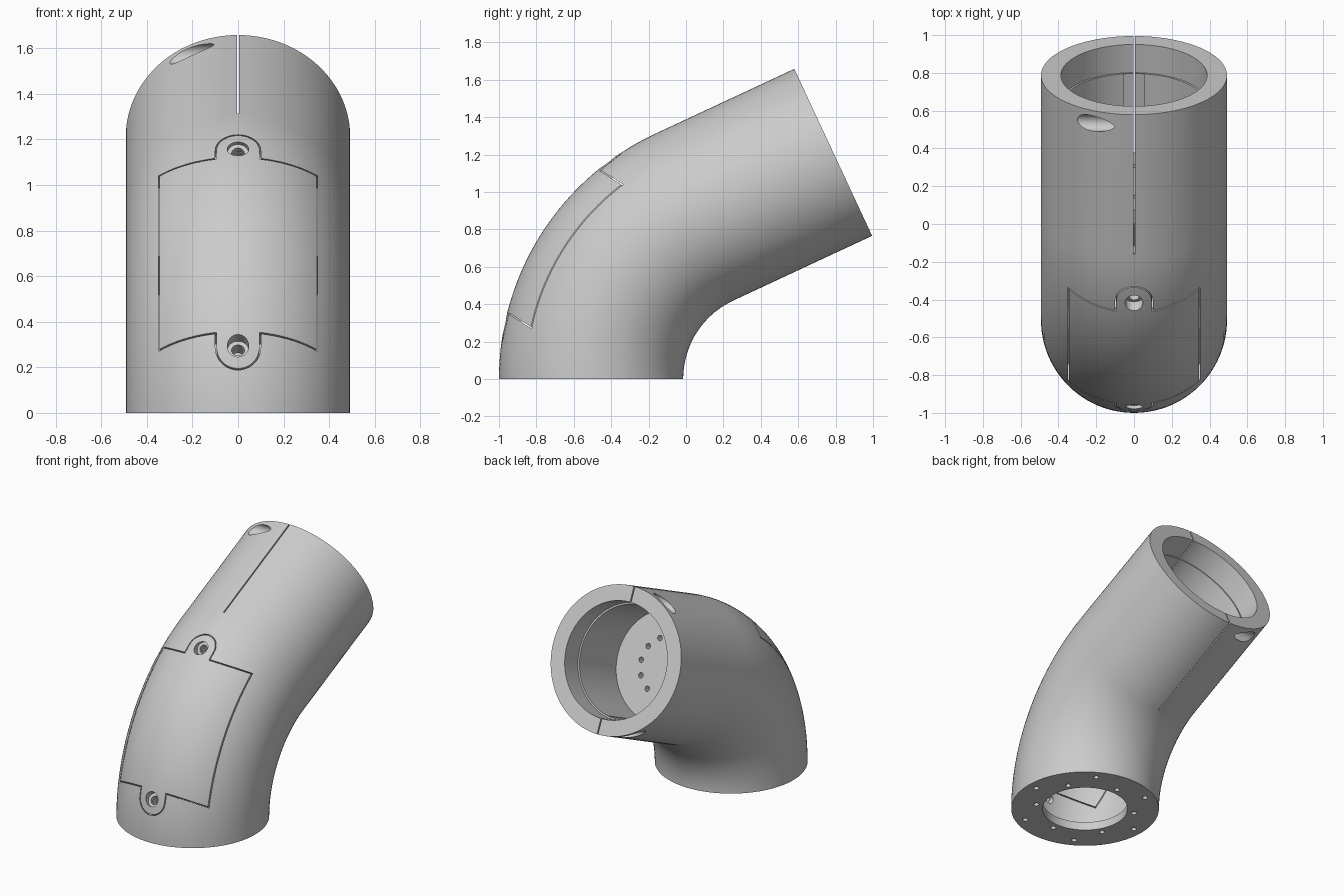
import bpy, bmesh
from math import radians, sin, cos, pi
from mathutils import Matrix, Vector

if "Cube" in bpy.data.objects:
    bpy.data.objects.remove(bpy.data.objects["Cube"])

R_TUBE, R_BEND, BEND, STRAIGHT = 0.4925, 0.955, radians(65), 0.82
CENTRE = Vector((0, 0.4475, 0))           # centre of the bend


def T(x, y, z):
    return Matrix.Translation((x, y, z))


def arc(a):
    """Frame on the elbow centreline at bend angle a (local z along the tube)."""
    return T(0, CENTRE.y - R_BEND * cos(a), R_BEND * sin(a)) @ Matrix.Rotation(-a, 4, 'X')


END = arc(BEND) @ T(0, 0, STRAIGHT)       # open end, local z outward, local y down
PANEL = Matrix.Translation(CENTRE) @ Matrix.Rotation(radians(90) - BEND / 2, 4, 'X')


def finish(bm, name):
    bmesh.ops.recalc_face_normals(bm, faces=bm.faces)
    me = bpy.data.meshes.new(name)
    bm.to_mesh(me)
    bm.free()
    ob = bpy.data.objects.new(name, me)
    bpy.context.collection.objects.link(ob)
    return ob


def add_loft(bm, sections, n):
    rings = [[bm.verts.new(M @ Vector((r * cos(2 * pi * i / n), r * sin(2 * pi * i / n), 0)))
              for i in range(n)] for M, r in sections]
    for a, b in zip(rings, rings[1:]):
        for i in range(n):
            j = (i + 1) % n
            bm.faces.new((a[i], a[j], b[j], b[i]))
    bm.faces.new(rings[0][::-1])
    bm.faces.new(rings[-1])


def loft(name, sections, n=96):
    bm = bmesh.new()
    add_loft(bm, sections, n)
    return finish(bm, name)


def holes(name, frames, profile, n=24):
    """One stepped hole cutter per frame; profile is (z, radius) pairs."""
    bm = bmesh.new()
    for M in frames:
        add_loft(bm, [(M @ T(0, 0, z), r) for z, r in profile], n)
    return finish(bm, name)


def prism(name, outline, z0, z1, M):
    bm = bmesh.new()
    lo, hi = ([bm.verts.new(M @ Vector((x, y, z))) for x, y in outline] for z in (z0, z1))
    n = len(outline)
    for i in range(n):
        j = (i + 1) % n
        bm.faces.new((lo[i], lo[j], hi[j], hi[i]))
    bm.faces.new(lo[::-1])
    bm.faces.new(hi)
    return finish(bm, name)


def rect(x0, x1, y0, y1):
    return [(x0, y0), (x1, y0), (x1, y1), (x0, y1)]


def volume(me):
    bm = bmesh.new()
    bm.from_mesh(me)
    v = bm.calc_volume(signed=True)
    bm.free()
    return v


def boolean(ob, tool, op='DIFFERENCE'):
    """Apply a boolean; if a solver loses the body, restore it and try the next."""
    before, old = ob.data.copy(), volume(ob.data)
    limit = volume(tool.data) * 1.05 + 1e-4
    for solver in ('EXACT', 'MANIFOLD', 'FLOAT'):
        mod = ob.modifiers.new('cut', 'BOOLEAN')
        mod.object, mod.operation, mod.solver = tool, op, solver
        bpy.context.view_layer.objects.active = ob
        bpy.ops.object.modifier_apply(modifier=mod.name)
        new = volume(ob.data)
        if new > 1e-4 and (op != 'DIFFERENCE' or old - limit < new < old + 1e-4):
            break
        ob.modifiers.clear()
        ob.data = before.copy()
    bpy.data.objects.remove(tool)


def panel_shape(g):
    """Cover outline with screw tabs, shrunk by g on every side."""
    body = prism('cover_cutter', rect(-.35 + g, .35 - g, -.4565 + g, .4565 - g), 1.12 + g, 1.7, PANEL)
    r = .1 - g
    for s in (1, -1):
        tab = [(r, s * .42)] + [(r * cos(pi * i / 24), s * (.512 + r * sin(pi * i / 24)))
                                for i in range(25)] + [(-r, s * .42)]
        boolean(body, prism('tab_cutter', tab, 1.28 + g, 1.65, PANEL), 'UNION')
    return body


# Elbow: outer skin, bend cavity above the base plate
steps = [BEND * i / 40 for i in range(41)]
shell = loft('elbow_shell', [(arc(a), R_TUBE) for a in steps] + [(END, R_TUBE)])
boolean(shell, loft('cavity', [(T(0, -.506, .06), .385)] + [(arc(a), .385) for a in steps if a > .13]
                    + [(END @ T(0, 0, -.70), .385)]))

# Stepped bore in the straight socket, down to the bulkhead
boolean(shell, loft('bore', [(END @ T(0, 0, z), r) for z, r in
                             ((-.62, .376), (-.165, .376), (-.165, .387), (.05, .387))]))

# Access cover and its opening
cover = shell.copy()
cover.data = shell.data.copy()
cover.name = 'access_cover'
bpy.context.collection.objects.link(cover)
boolean(cover, panel_shape(.006), 'INTERSECT')
boolean(shell, panel_shape(0))

# Counterbored cover screws
for ob in (cover, shell):
    boolean(ob, holes('cover_screws', [PANEL @ T(0, s * .512, 0) for s in (1, -1)],
                      [(1.15, .028), (1.315, .028), (1.315, .047), (1.6, .047)], 32))

# Base plate: central opening and two alternating rings of screw holes
boolean(shell, loft('base_opening', [(T(0, -.5075, -.1), .283), (T(0, -.5075, .1), .283)], 64))
boolean(shell, holes('base_screws', [T((.425, .33)[i % 2] * cos(i * pi / 6),
                                       -.5075 + (.425, .33)[i % 2] * sin(i * pi / 6), 0)
                                     for i in range(12)], [(-.05, .018), (.085, .018)], 16))

# Bulkhead mounting holes
boolean(shell, holes('bulkhead_screws', [END @ T(.195 * cos(i * pi / 6), .195 * sin(i * pi / 6), 0)
                                         for i in range(12)], [(-.75, .018), (-.58, .018)], 16))

# Keyway on the lower side of the bore
boolean(shell, prism('keyway', rect(-.055, .055, .34, .40), -.60, -.167, END))

# Clamp slits and tangential clamp screws, above and below
for s in (1, -1):
    boolean(shell, prism('slit', rect(-.0037, .0041, min(s * .36, s * .6), max(s * .36, s * .6)),
                         -STRAIGHT + .004, .05, END))
    side = END @ T(0, s * .436, -.075) @ Matrix.Rotation(-pi / 2, 4, 'Y')
    boolean(shell, holes('clamp_screw', [side], [(-.12, .022), (.105, .022), (.105, .045), (.6, .045)], 32))

# Smooth shading with crisp edges
for ob in (shell, cover):
    bpy.ops.object.select_all(action='DESELECT')
    ob.select_set(True)
    bpy.context.view_layer.objects.active = ob
    bpy.ops.object.shade_smooth_by_angle(angle=radians(30))
